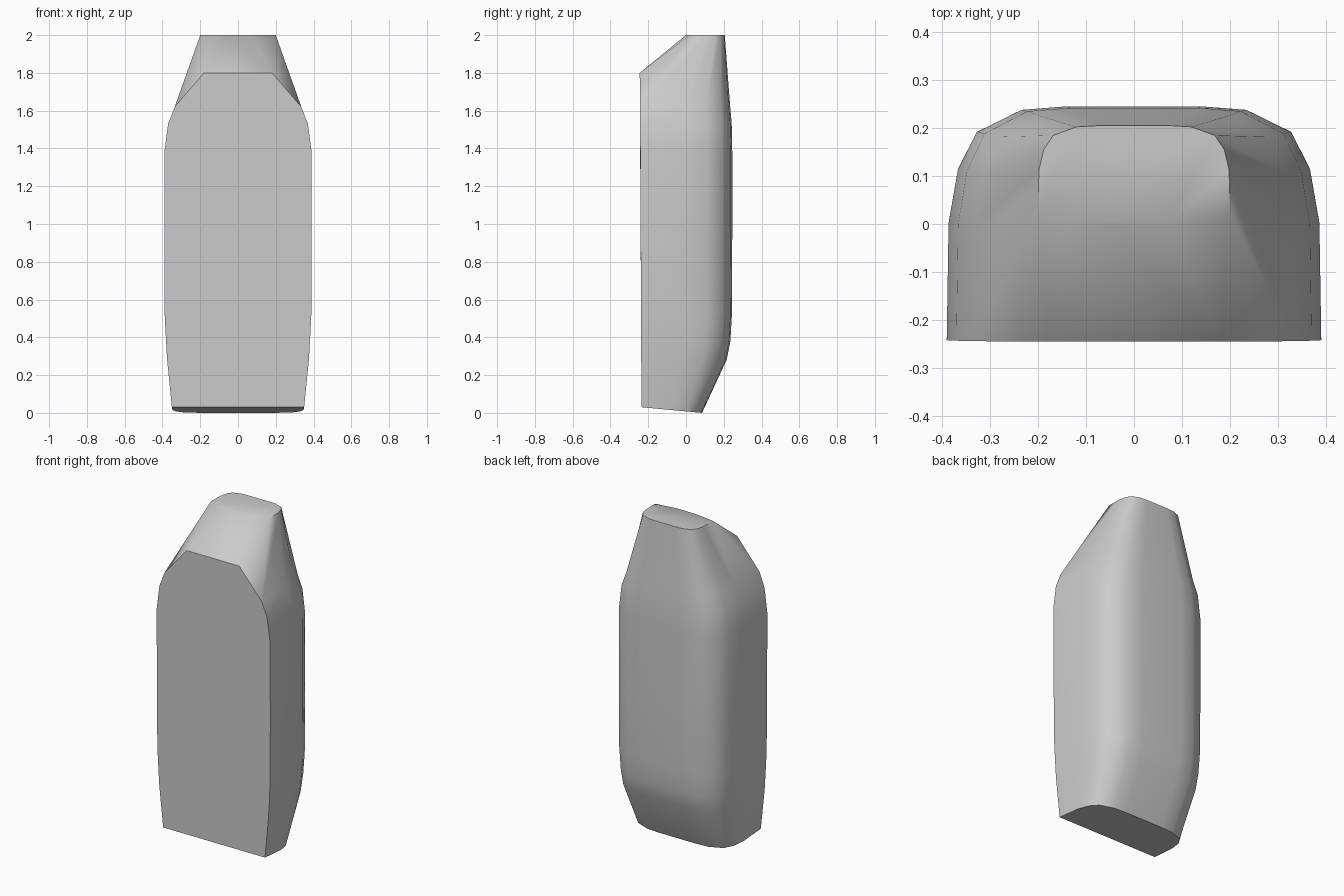
import bpy, bmesh
from math import radians

cube = bpy.data.objects.get("Cube")
if cube:
    bpy.data.objects.remove(cube, do_unlink=True)

grey = bpy.data.materials.new("plain_grey")
grey.use_nodes = True
colour = (0.6, 0.6, 0.6, 1)
grey.diffuse_color = colour
grey.node_tree.nodes["Principled BSDF"].inputs["Base Color"].default_value = colour

# Half of the D-shaped cross-section: share of width, share of depth from front
PROFILE = [(1, 0), (.99, .5), (.94, .73), (.84, .89), (.6, .985), (.36, 1)]

# Levels: height, half width, front y, back y
LEVELS = [(0, .35, -.235, .085), (.28, .375, -.237, .215), (.38, .381, -.237, .235),
          (.52, .388, -.238, .243), (.95, .39, -.24, .245), (1.38, .39, -.242, .245),
          (1.53, .37, -.243, .242), (1.62, .335, -.244, .234), (2, .2, .02, .205)]

bm = bmesh.new()


def ring(z, w, front, back):
    """One open cross-section, running from the right front corner round the back."""
    half = [(u * w, front + v * (back - front), v) for u, v in PROFILE]
    points = half + [(-x, y, v) for x, y, v in reversed(half)]
    lift = .03 if z == 0 else 0      # underside rises towards the front
    return [bm.verts.new((x, y, z + lift * (1 - v))) for x, y, v in points]


# Sides and back
rings = [ring(*level) for level in LEVELS]
for low, high in zip(rings, rings[1:]):
    for i in range(len(low) - 1):
        bm.faces.new((low[i], low[i + 1], high[i + 1], high[i]))

# Flat front with its sloped shoulder
top = rings[-1]
brow = [bm.verts.new((s * .18, -.245, 1.8)) for s in (1, -1)]
lip = [bm.verts.new((s * .068, 0, 2)) for s in (1, -1)]
left = [r[0] for r in rings[:-1]]
right = [r[-1] for r in rings[:-1]]
bm.faces.new(left + brow + right[::-1])
bm.faces.new((brow[0], brow[1], lip[1], lip[0]))
for b, l, end, side in ((brow[0], lip[0], top[0], left), (brow[1], lip[1], top[-1], right)):
    bm.faces.new((b, l, end))
    bm.faces.new((b, end, side[-1]))

# Top and underside
bm.faces.new(top + [lip[1], lip[0]])
bm.faces.new(rings[0])
bmesh.ops.recalc_face_normals(bm, faces=bm.faces[:])

mesh = bpy.data.meshes.new("body")
bm.to_mesh(mesh)
bm.free()
mesh.materials.append(grey)
body = bpy.data.objects.new("body", mesh)
bpy.context.collection.objects.link(body)
bpy.ops.object.select_all(action='DESELECT')
body.select_set(True)
bpy.context.view_layer.objects.active = body
bpy.ops.object.shade_smooth_by_angle(angle=radians(38))
